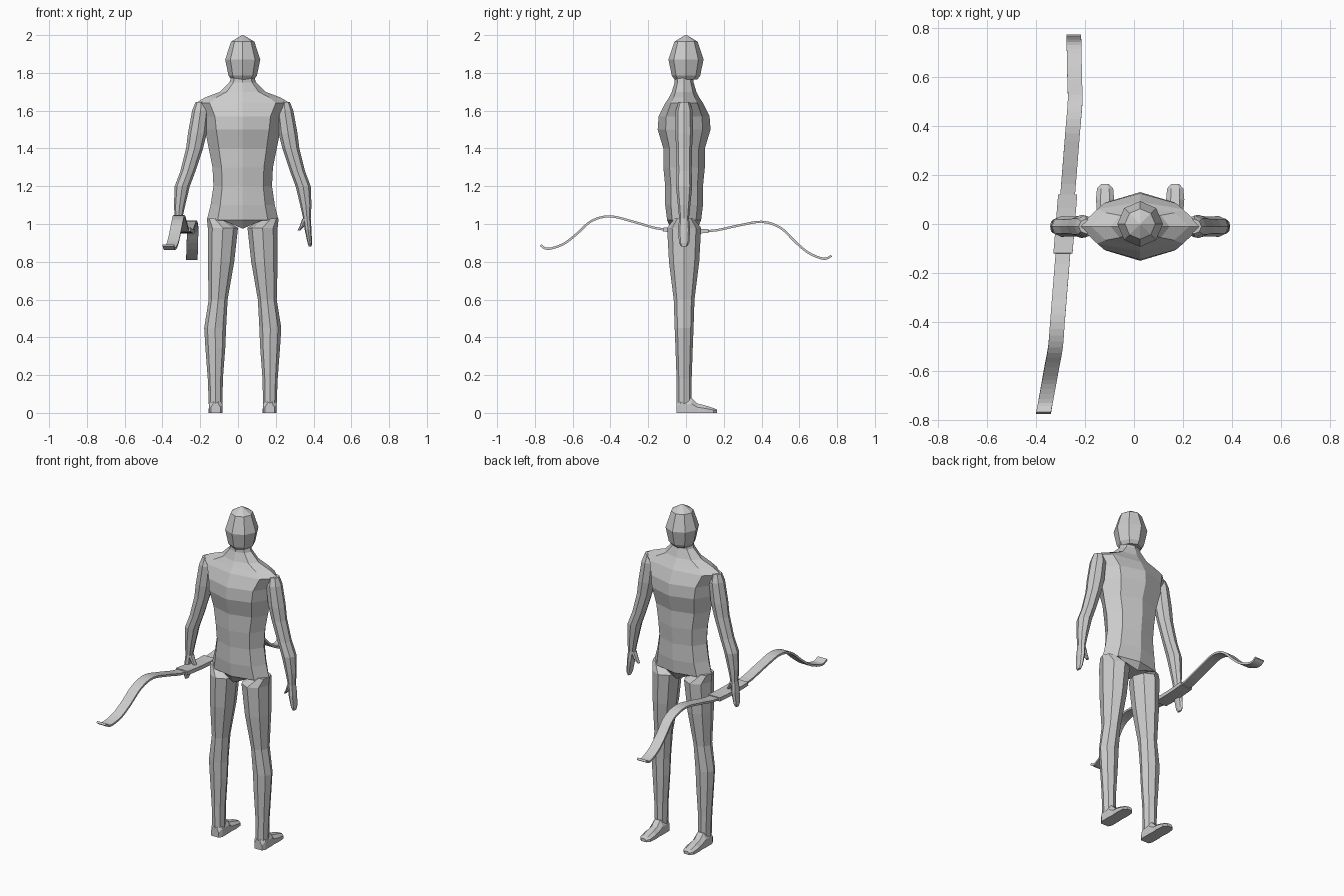
import bpy, bmesh
from math import copysign
from mathutils import Vector

if "Cube" in bpy.data.objects:
    bpy.data.objects.remove(bpy.data.objects["Cube"])

CENTRE = 0.025  # symmetry plane of the figure
SPINE = -0.01   # depth of the body's axis


def make_material(name, shade):
    material = bpy.data.materials.new(name)
    material.use_nodes = True
    colour = (shade, shade, shade, 1)
    material.diffuse_color = colour
    material.node_tree.nodes["Principled BSDF"].inputs["Base Color"].default_value = colour
    return material


grey = make_material("plain grey", 0.6)


def skin(name, rings, origin=(0, 0, 0), mirrored=False):
    """Join equal point rings into a closed, flat-shaded tube."""
    bm = bmesh.new()
    loops = [[bm.verts.new(point) for point in ring] for ring in rings]
    for lower, upper in zip(loops, loops[1:]):
        for i in range(len(lower)):
            bm.faces.new((lower[i - 1], lower[i], upper[i], upper[i - 1]))
    bm.faces.new(loops[0])
    bm.faces.new(loops[-1])
    bmesh.ops.recalc_face_normals(bm, faces=bm.faces)
    mesh = bpy.data.meshes.new(name)
    bm.to_mesh(mesh)
    bm.free()
    mesh.materials.append(grey)
    part = bpy.data.objects.new(name, mesh)
    part.location = origin
    bpy.context.collection.objects.link(part)
    if mirrored:
        mirror = part.modifiers.new("other side", "MIRROR")
        mirror.use_mirror_merge = False


def octagon(x, z, width, depth, lift=0.0):
    """Level eight-sided ring; lift raises its left and right corners."""
    c = 0.7
    corners = ((1, 0), (c, c), (0, 1), (-c, c), (-1, 0), (-c, -c), (0, -1), (c, -c))
    return [(x + u * width, v * depth, z + lift * abs(u)) for u, v in corners]


body_axis = (CENTRE, SPINE, 0)

# Torso and neck: height, half width, half depth
torso = [(1.02, 0.19, 0.09), (1.1, 0.17, 0.1), (1.2, 0.155, 0.1), (1.3, 0.16, 0.11),
         (1.4, 0.18, 0.11), (1.5, 0.2, 0.14), (1.57, 0.21, 0.135), (1.64, 0.25, 0.1),
         (1.67, 0.2, 0.08), (1.7, 0.12, 0.065), (1.75, 0.07, 0.05), (1.8, 0.055, 0.05)]
hip_line = octagon(0, 0.975, 0.14, 0.07, lift=0.06)
skin("torso", [hip_line] + [octagon(0, *row) for row in torso], body_axis)

# Head: height, radius
head = [(1.765, 0.06), (1.785, 0.075), (1.87, 0.093), (1.965, 0.062), (2, 0.004)]
skin("head", [octagon(0, z, r, r) for z, r in head], (CENTRE, 0, 0))

# Paired limbs: distance from the symmetry plane, height, half width, half depth
limbs = {
    "legs": [(0.15, 1.03, 0.04, 0.05), (0.105, 0.98, 0.08, 0.09), (0.115, 0.8, 0.07, 0.08),
             (0.13, 0.6, 0.05, 0.055), (0.146, 0.45, 0.058, 0.05), (0.145, 0.35, 0.053, 0.046),
             (0.145, 0.18, 0.04, 0.04), (0.143, 0, 0.035, 0.04)],
    "arms": [(0.22, 1.645, 0.03, 0.03), (0.223, 1.6, 0.045, 0.045), (0.24, 1.48, 0.05, 0.047),
             (0.255, 1.4, 0.045, 0.042), (0.29, 1.28, 0.04, 0.04), (0.32, 1.2, 0.04, 0.043),
             (0.334, 1.1, 0.03, 0.033), (0.34, 1.03, 0.02, 0.026), (0.346, 0.97, 0.018, 0.032),
             (0.355, 0.9, 0.012, 0.027), (0.357, 0.88, 0.007, 0.015)],
    "thumbs": [(0.33, 1.03, 0.014, 0.02), (0.315, 0.99, 0.013, 0.016), (0.297, 0.965, 0.007, 0.01)],
}
for name, rows in limbs.items():
    skin(name, [octagon(*row) for row in rows], body_axis, mirrored=True)


def foot_arch(x, y, width, top):
    """Upright ring with a flat sole and a bevelled instep."""
    half = ((1, 0), (1, 0.6), (0.5, 1))
    right = [(x + u * width, y, v * top) for u, v in half]
    left = [(x - u * width, y, v * top) for u, v in reversed(half)]
    return right + left


# Feet: depth, half width, instep height
foot = [(-0.05, 0.025, 0.05), (-0.03, 0.036, 0.08), (0.03, 0.036, 0.08), (0.06, 0.034, 0.05),
        (0.1, 0.037, 0.04), (0.145, 0.033, 0.026), (0.163, 0.016, 0.018)]
skin("feet", [foot_arch(0.143, *row) for row in foot], (CENTRE, 0, 0), mirrored=True)


def round_off(points, steps=4):
    """Catmull-Rom curve through the points."""
    padded = [points[0], *points, points[-1]]
    curve = []
    for a, b, c, d in zip(padded, padded[1:], padded[2:], padded[3:]):
        for step in range(steps):
            t = step / steps
            start, end = (c - a) / 2, (d - b) / 2
            curve.append(b + start * t + (3 * (c - b) - 2 * start - end) * t * t
                         + (2 * (b - c) + start + end) * t * t * t)
    return curve + [points[-1]]


def place_on_bow(reach, height):
    """Tilt the symmetrical recurve and swing its limbs sideways."""
    sideways = 0.08 * reach - 0.1 * max(0, abs(reach) - 0.5)
    return Vector((sideways - 0.28, reach, height - 0.036 * reach))


def strip(name, path, half_width, half_thickness):
    """Flat bar whose thickness stays square to the path."""
    rings = []
    for i, point in enumerate(path):
        along = path[min(i + 1, len(path) - 1)] - path[max(i - 1, 0)]
        across = Vector((half_width, 0, 0))
        out = Vector((0, -along.z, along.y)).normalized() * half_thickness
        rings.append([point - across - out, point + across - out,
                      point + across + out, point - across + out])
    skin(name, rings)


# Recurve bow: one limb as reach and height, repeated on the other end
limb = [(0.12, 0.967), (0.27, 1), (0.4, 1.026), (0.5, 0.998),
        (0.58, 0.925), (0.65, 0.87), (0.73, 0.842), (0.77, 0.86)]
outline = [place_on_bow(-reach, height) for reach, height in reversed(limb)]
outline += [place_on_bow(reach, height) for reach, height in limb]
bow_path = round_off(outline)
strip("bow", bow_path, 0.03, 0.006)
strip("bow_grip", [p for p in bow_path if abs(p.y) < 0.13], 0.039, 0.011)
